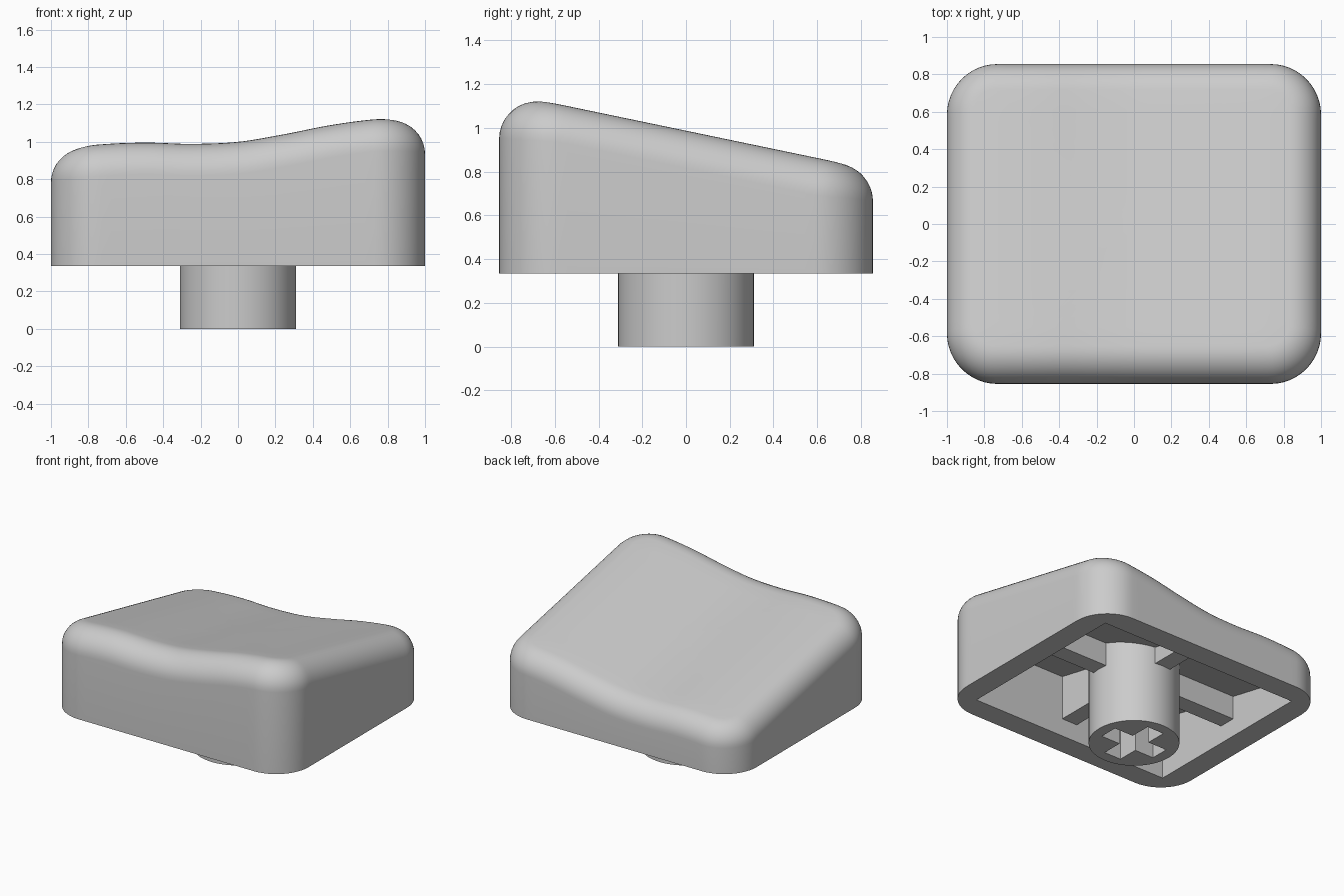
import bpy, bmesh, math
from mathutils import Vector

if "Cube" in bpy.data.objects:
    bpy.data.objects.remove(bpy.data.objects["Cube"])

HX, HY, R, FILLET = 1.0, 0.855, 0.27, 0.17     # half sizes, corner and top-edge radii
BASE, WALL, SLOPE = 0.335, 0.17, 0.208         # underside height, wall thickness, top tilt
IX, IY = HX - WALL, HY - WALL

grey = bpy.data.materials.new("light_grey")
grey.diffuse_color = (0.6, 0.6, 0.6, 1)
grey.use_nodes = True
grey.node_tree.nodes["Principled BSDF"].inputs["Base Color"].default_value = grey.diffuse_color

# cross profile of the top, sampled every 0.25 along x
PROFILE = [0.955, 0.985, 0.996, 0.989, 1.0, 1.041, 1.09, 1.122, 1.13]


def top(x, y):
    t = min(max((x + 1) / 0.25, 0), 7.9999)
    i = int(t)
    t -= i
    p = [PROFILE[min(max(j, 0), 8)] for j in range(i - 1, i + 3)]
    if i == 0:
        p[0] = 2 * p[1] - p[2]
    if i == 7:
        p[3] = 2 * p[2] - p[1]
    s = 0.5 * (2 * p[1] + (p[2] - p[0]) * t
               + (2 * p[0] - 5 * p[1] + 4 * p[2] - p[3]) * t * t
               + (3 * p[1] - p[0] - 3 * p[2] + p[3]) * t ** 3)
    return s - 0.139 - SLOPE * y


def ceiling(y):
    return 0.66 - SLOPE * y


def finish(bm, name, angle=35):
    bmesh.ops.remove_doubles(bm, verts=bm.verts[:], dist=1e-5)
    bmesh.ops.recalc_face_normals(bm, faces=bm.faces[:])
    me = bpy.data.meshes.new(name)
    bm.to_mesh(me)
    bm.free()
    ob = bpy.data.objects.new(name, me)
    bpy.context.collection.objects.link(ob)
    me.materials.append(grey)
    bpy.ops.object.select_all(action='DESELECT')
    ob.select_set(True)
    bpy.context.view_layer.objects.active = ob
    bpy.ops.object.shade_smooth_by_angle(angle=math.radians(angle))
    return ob


def bridge(bm, a, b):
    for i in range(len(a)):
        j = (i + 1) % len(a)
        bm.faces.new((a[i], a[j], b[j], b[i]))


# rounded-rectangle outline: fillet centre and outward normal per point
outline = []
ARC, SIDE = 12, 28
ends = [(HX - R, HY - R), (R - HX, HY - R), (R - HX, R - HY), (HX - R, R - HY)]
for k, (cx, cy) in enumerate(ends):
    for s in range(ARC + 1):
        a = math.pi / 2 * (k + s / ARC)
        n = Vector((math.cos(a), math.sin(a), 0))
        outline.append((Vector((cx, cy, 0)) + n * (R - FILLET), n))
    c0, nxt = outline[-1][0], Vector((*ends[(k + 1) % 4], 0)) + n * (R - FILLET)
    for s in range(1, SIDE):
        outline.append((c0.lerp(nxt, s / SIDE), n))

# cap shell: underside rim, hollow, walls, rounded edge and sculpted top
bm = bmesh.new()
STEPS = 10
rings = [[] for _ in range(STEPS + 4)]
for c, n in outline:
    o = c + n * FILLET
    ix, iy = min(max(o.x, -IX), IX), min(max(o.y, -IY), IY)
    rings[0].append(bm.verts.new((ix, iy, ceiling(iy))))
    rings[1].append(bm.verts.new((ix, iy, BASE)))
    rings[2].append(bm.verts.new((o.x, o.y, BASE)))
    gx = (top(c.x + 0.01, c.y) - top(c.x - 0.01, c.y)) / 0.02
    up = Vector((-gx, SLOPE, 1))
    centre = Vector((c.x, c.y, top(c.x, c.y) - FILLET * up.length))
    up.normalize()
    full = n.angle(up)
    for s in range(STEPS + 1):
        t = s / STEPS
        d = (n * math.sin((1 - t) * full) + up * math.sin(t * full)) / math.sin(full)
        rings[3 + s].append(bm.verts.new(centre + d * FILLET))
for f in (0.85, 0.7, 0.55, 0.4, 0.25, 0.1):
    rings.append([bm.verts.new((v.co.x * f, v.co.y * f, top(v.co.x * f, v.co.y * f)))
                  for v in rings[STEPS + 3]])
for a, b in zip(rings, rings[1:]):
    bridge(bm, a, b)
bm.faces.new(rings[0])
bm.faces.new(rings[-1])
finish(bm, "cap_shell")

# stem with cross-shaped socket
bm = bmesh.new()
N, L, W, DEPTH = 64, 0.228, 0.07, 0.45
circle = [(0.31 * math.cos(2 * math.pi * i / N), 0.31 * math.sin(2 * math.pi * i / N))
          for i in range(N)]
cross = []
for k in range(4):
    ca, sa = round(math.cos(k * math.pi / 2)), round(math.sin(k * math.pi / 2))
    for x, y in ((L, -W), (L, W), (W, W)):
        cross.append((x * ca - y * sa, x * sa + y * ca))
edges = []
for pts, zf in ((circle, lambda y: ceiling(y) + 0.02), (cross, lambda y: DEPTH)):
    low = [bm.verts.new((x, y, 0)) for x, y in pts]
    high = [bm.verts.new((x, y, zf(y))) for x, y in pts]
    bridge(bm, low, high)
    bm.faces.new(high)
    edges += [bm.edges.get((low[i], low[(i + 1) % len(low)])) for i in range(len(low))]
bmesh.ops.triangle_fill(bm, edges=edges, use_beauty=True, normal=(0, 0, -1))
finish(bm, "stem")

# four ribs joining the stem to the walls
RW, RZ = 0.065, 0.47
for name, dx, dy in (("right", 1, 0), ("left", -1, 0), ("back", 0, 1), ("front", 0, -1)):
    bm = bmesh.new()
    bmesh.ops.create_cube(bm, size=2)
    reach = (IX if dx else IY) + 0.02
    for v in bm.verts:
        along = 0.27 if v.co.x < 0 else reach
        x = dx * along - dy * v.co.y * RW
        y = dy * along + dx * v.co.y * RW
        v.co = (x, y, RZ if v.co.z < 0 else ceiling(y) + 0.02)
    finish(bm, name + "_rib")
